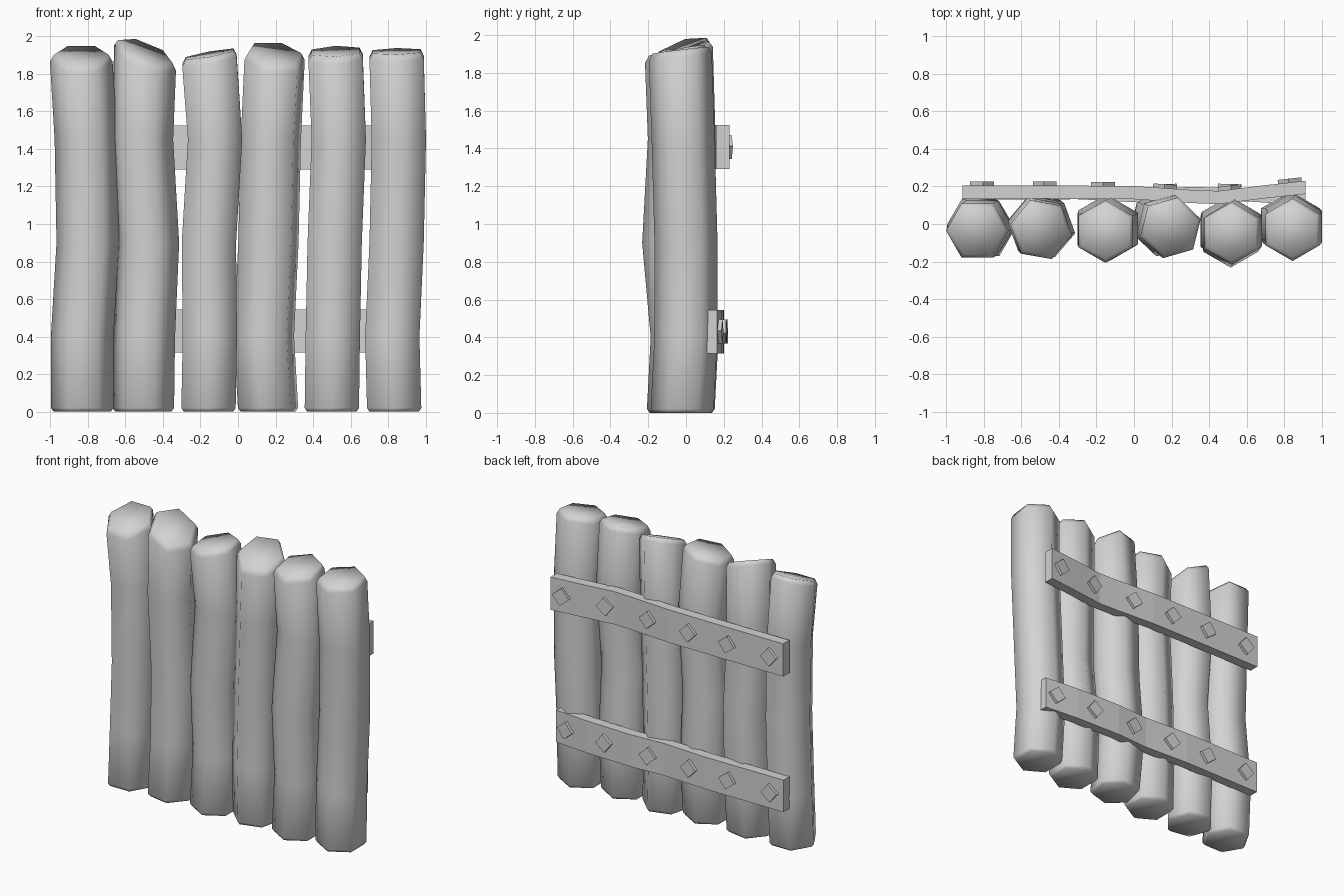
import bpy, bmesh, math
from mathutils import Vector, Matrix

cube = bpy.data.objects.get("Cube")
if cube:
    bpy.data.objects.remove(cube, do_unlink=True)

grey = bpy.data.materials.new("plain grey")
grey.use_nodes = True
colour = (0.65, 0.65, 0.65, 1)
grey.diffuse_color = colour
grey.node_tree.nodes["Principled BSDF"].inputs["Base Color"].default_value = colour


def make_object(name, bm, smooth=False):
    bmesh.ops.recalc_face_normals(bm, faces=bm.faces)
    for f in bm.faces:
        f.smooth = smooth
    mesh = bpy.data.meshes.new(name)
    bm.to_mesh(mesh)
    bm.free()
    mesh.materials.append(grey)
    obj = bpy.data.objects.new(name, mesh)
    bpy.context.collection.objects.link(obj)
    return obj


def loft(bm, rings):
    """Skin a list of point rings and close both ends."""
    rows = [[bm.verts.new(p) for p in ring] for ring in rings]
    for a, b in zip(rows, rows[1:]):
        n = len(a)
        for i in range(n):
            j = (i + 1) % n
            bm.faces.new((a[i], a[j], b[j], b[i]))
    bm.faces.new(rows[0])
    bm.faces.new(rows[-1])


# Crooked six-sided logs with chamfered ends and slanted tops
LEVELS = (0.02, 0.4, 0.9, 1.45)
BENDS = (-0.03, -0.01, -0.03, -0.025, -0.04)
RADIUS = 0.167


def log(name, xs, y, belly, turn, height, slope_x, slope_y):
    def ring(cx, cy, z, scale=1.0, slanted=False):
        pts = []
        for k in range(6):
            a = math.radians(turn + 60 * k)
            dx, dy = RADIUS * scale * math.cos(a), RADIUS * scale * math.sin(a)
            lift = slope_x * dx + slope_y * dy if slanted else 0
            pts.append(Vector((cx + dx, cy + dy, z + lift)))
        return pts

    ys = [b + y for b in BENDS]
    ys[2] += belly
    rings = [ring(xs[0], ys[0], 0, 0.91)]
    rings += [ring(cx, cy, z) for cx, cy, z in zip(xs, ys, LEVELS)]
    rings.append(ring(xs[-1], ys[-1], height - 0.035, 1, True))
    rings.append(ring(xs[-1], ys[-1], height, 0.88, True))
    bm = bmesh.new()
    loft(bm, rings)
    make_object(name, bm, smooth=True)


log("log_1", (-.83, -.83, -.80, -.81, -.835), .005, 0, 0, 1.9, 0, .38)
log("log_2", (-.505, -.50, -.478, -.51, -.495), .01, 0, -10, 1.92, -.35, .35)
log("log_3", (-.157, -.15, -.155, -.122, -.152), 0, 0, 30, 1.905, .18, .1)
log("log_4", (.16, .138, .162, .175, .195), .02, 0, 16, 1.91, -.12, .42)
log("log_5", (.50, .505, .515, .537, .52), -.01, -.025, 30, 1.92, .04, .2)
log("log_6", (.832, .822, .845, .857, .845), .01, .02, 30, 1.92, .02, .12)

# Warped rails across the back, each with a row of diamond nail heads
THICK = 0.07
NAIL_X = (-.81, -.475, -.165, .165, .51, .83)
NAIL_TURN = (50, 38, 46, 42, 52, 40)


def rail(name, path, low, high):
    bm = bmesh.new()
    loft(bm, [[(x, y, low), (x, y + THICK, low), (x, y + THICK, high), (x, y, high)]
              for x, y in path])
    make_object(name, bm)
    for i, x in enumerate(NAIL_X):
        for (xa, ya), (xb, yb) in zip(path, path[1:]):
            if xa <= x <= xb:
                slope = (yb - ya) / (xb - xa)
                y = ya + slope * (x - xa) + THICK
        place = (Matrix.Translation((x, y + 0.004, (low + high) / 2))
                 @ Matrix.Rotation(math.atan(slope), 4, 'Z')
                 @ Matrix.Rotation(math.radians(NAIL_TURN[i]), 4, 'Y')
                 @ Matrix.Diagonal((0.09, 0.034, 0.09, 1)))
        bm = bmesh.new()
        bmesh.ops.create_cube(bm, size=1, matrix=place)
        make_object(f"{name}_nail_{i + 1}", bm)


rail("upper_rail", ((-.915, .135), (-.4, .135), (0, .132), (.3, .112),
                    (.45, .106), (.7, .137), (.915, .16)), 1.29, 1.525)
rail("lower_rail", ((-.915, .13), (-.3, .132), (.05, .114), (.3, .128),
                    (.65, .118), (.915, .095)), .315, .545)
